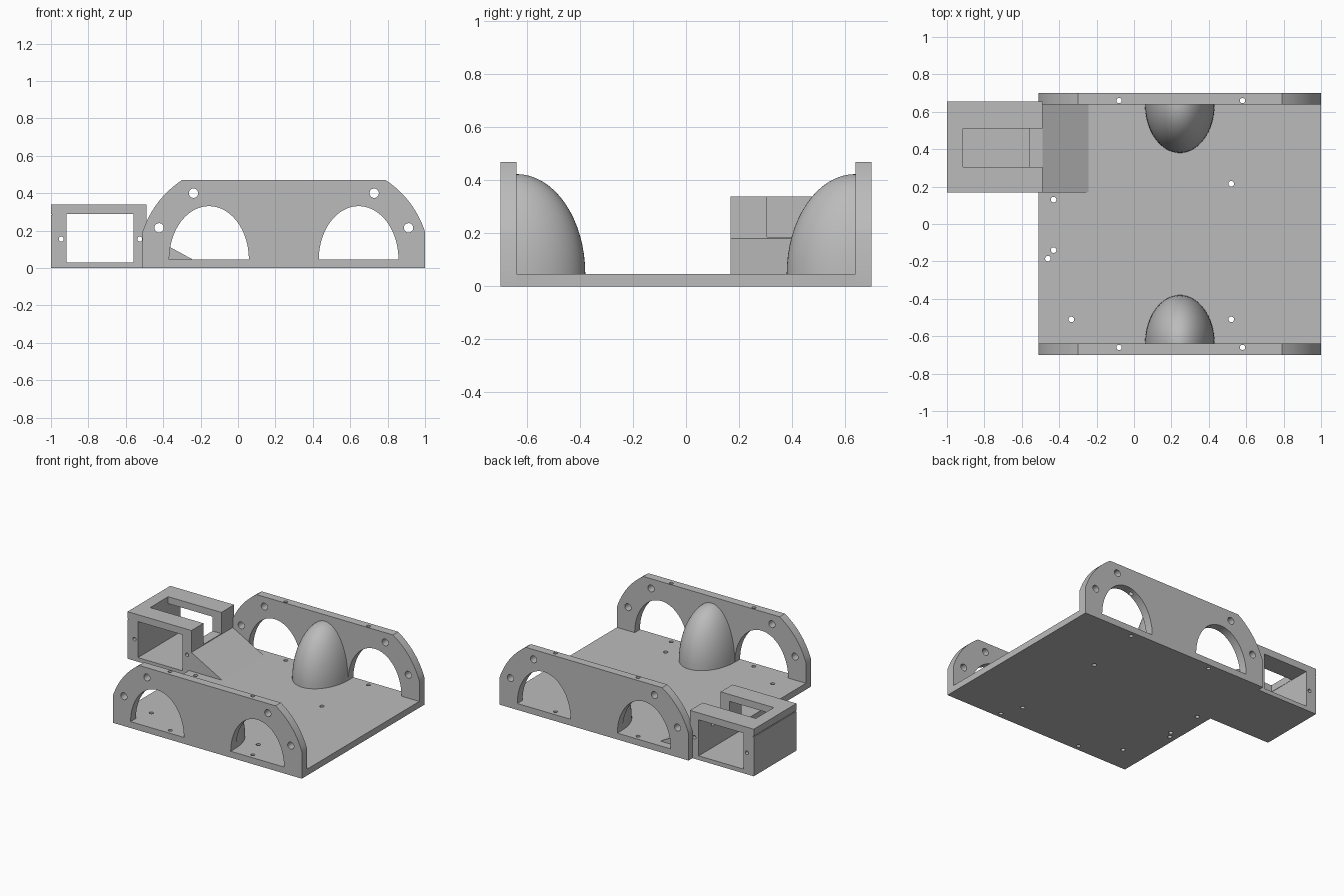
import bpy, bmesh, math
from mathutils import Matrix, Vector

if "Cube" in bpy.data.objects:
    bpy.data.objects.remove(bpy.data.objects["Cube"])

GREY = (0.5, 0.5, 0.5, 1)
mat = bpy.data.materials.new("plain grey")
mat.use_nodes = True
mat.diffuse_color = GREY
mat.node_tree.nodes["Principled BSDF"].inputs["Base Color"].default_value = GREY


def make(name, bm):
    """Turn a bmesh into an object."""
    bmesh.ops.recalc_face_normals(bm, faces=bm.faces)
    mesh = bpy.data.meshes.new(name)
    bm.to_mesh(mesh)
    bm.free()
    mesh.materials.append(mat)
    obj = bpy.data.objects.new(name, mesh)
    bpy.context.collection.objects.link(obj)
    return obj


def add_box(bm, x0, x1, y0, y1, z0, z1):
    size = Matrix.Diagonal((x1 - x0, y1 - y0, z1 - z0, 1))
    centre = Matrix.Translation(((x0 + x1) / 2, (y0 + y1) / 2, (z0 + z1) / 2))
    bmesh.ops.create_cube(bm, size=1, matrix=centre @ size)


def add_prism(bm, outline, y0, y1):
    """Extrude an x-z outline along y."""
    face = bm.faces.new([bm.verts.new((x, y0, z)) for x, z in outline])
    new = bmesh.ops.extrude_face_region(bm, geom=[face])["geom"]
    bmesh.ops.translate(bm, verts=[v for v in new if isinstance(v, bmesh.types.BMVert)],
                        vec=(0, y1 - y0, 0))


def add_drill(bm, centre, radius, along_y=False):
    turn = Matrix.Rotation(math.pi / 2 if along_y else 0, 4, "X")
    bmesh.ops.create_cone(bm, cap_ends=True, segments=24, radius1=radius, radius2=radius,
                          depth=4, matrix=Matrix.Translation(centre) @ turn)


def box_object(name, *bounds):
    bm = bmesh.new()
    add_box(bm, *bounds)
    return make(name, bm)


def cut(obj, bm):
    """Subtract a temporary cutter from an object."""
    cutter = make("cutter", bm)
    cutter.hide_render = True
    mod = obj.modifiers.new("cut", "BOOLEAN")
    mod.operation, mod.solver, mod.object = "DIFFERENCE", "EXACT", cutter
    bpy.context.view_layer.update()
    graph = bpy.context.evaluated_depsgraph_get()
    mesh = bpy.data.meshes.new_from_object(obj.evaluated_get(graph))
    obj.modifiers.clear()
    obj.data = mesh
    bpy.data.objects.remove(cutter)


def cut_box(obj, *bounds):
    bm = bmesh.new()
    add_box(bm, *bounds)
    cut(obj, bm)


LEFT, RIGHT, MID = -0.51, 1.0, 0.245
INNER, OUTER, FLOOR, TOP = 0.64, 0.70, 0.046, 0.47
parts = []

# Floor plate with screw holes
floor = box_object("floor_plate", LEFT, RIGHT, -INNER, INNER, 0, FLOOR)
bm = bmesh.new()
for x, y in ((-0.43, 0.13), (-0.43, -0.14), (-0.46, -0.185),
             (-0.335, -0.51), (0.52, -0.51), (0.52, 0.215)):
    add_drill(bm, (x, y, 0), 0.015)
cut(floor, bm)
parts.append(floor)

# Side wall outline: rounded shoulders, symmetric about MID
a, b, c = Vector((0.755, 0.195)), Vector((0.695, 0.37)), Vector((0.545, TOP))
shoulder = [a * (1 - t) ** 2 + b * 2 * t * (1 - t) + c * t * t for t in (i / 12 for i in range(13))]
half = [Vector((0.755, 0))] + shoulder
outline = [(MID + p.x, p.y) for p in half] + [(MID - p.x, p.y) for p in reversed(half)]

for name, side in (("front", -1), ("back", 1)):
    # Wall with arches and drilled holes
    y0, y1 = sorted((side * INNER, side * OUTER))
    bm = bmesh.new()
    add_prism(bm, outline, y0, y1)
    wall = make(name + "_wall", bm)
    bm = bmesh.new()
    for s in (-1, 1):
        arch = [(MID + s * 0.4 + 0.213 * math.cos(i * math.pi / 40),
                 FLOOR + 0.285 * math.sin(i * math.pi / 40)) for i in range(41)]
        add_prism(bm, arch, y0 - 0.1, y1 + 0.1)
        for dx, z in ((0.483, 0.4), (0.667, 0.215)):
            add_drill(bm, (MID + s * dx, 0, z), 0.025, True)
    cut(wall, bm)
    bm = bmesh.new()
    for x in (-0.08, 0.58):
        add_drill(bm, (x, side * 0.66, 0), 0.014)
    cut(wall, bm)

    # Quarter ellipsoid dome against the wall
    bm = bmesh.new()
    bmesh.ops.create_uvsphere(bm, u_segments=64, v_segments=32, radius=1,
                              matrix=Matrix.Diagonal((0.186, 0.26, 0.378, 1)))
    for normal in ((0, 0, -1), (0, side, 0)):
        bmesh.ops.bisect_plane(bm, geom=bm.verts[:] + bm.edges[:] + bm.faces[:], dist=1e-5,
                               plane_co=(0, 0, 0), plane_no=normal, clear_outer=True)
        bmesh.ops.holes_fill(bm, edges=[e for e in bm.edges if e.is_boundary])
    bmesh.ops.translate(bm, verts=bm.verts, vec=(MID, side * INNER, FLOOR))
    parts += [wall, make(name + "_dome", bm)]

# Hollow side box: cavity front to back, notch open to the ramp, lid groove, drills
BX0, BX1, BY0, BY1 = -1.0, -0.49, 0.168, 0.655
housing = box_object("side_box", BX0, BX1, BY0, BY1, 0, 0.34)
cut_box(housing, -0.917, -0.56, 0, 1, 0.03, 0.29)
cut_box(housing, -0.915, -0.4, 0.305, 0.51, 0.187, 0.5)
cut_box(housing, -1.1, -0.994, 0, 1, 0.283, 0.289)
bm = bmesh.new()
for x in (-0.945, -0.525):
    add_drill(bm, (x, 0, 0.155), 0.013, True)
cut(housing, bm)
parts.append(housing)

# Ramp from the box notch down to the floor
bm = bmesh.new()
add_prism(bm, [(-0.5, FLOOR), (-0.5, 0.187), (-0.243, FLOOR)], BY0, INNER)
parts.append(make("ramp", bm))

# Smooth shading with sharp edges kept
bpy.ops.object.select_all(action="DESELECT")
for obj in parts:
    obj.select_set(True)
bpy.context.view_layer.objects.active = parts[0]
bpy.ops.object.shade_smooth_by_angle()
